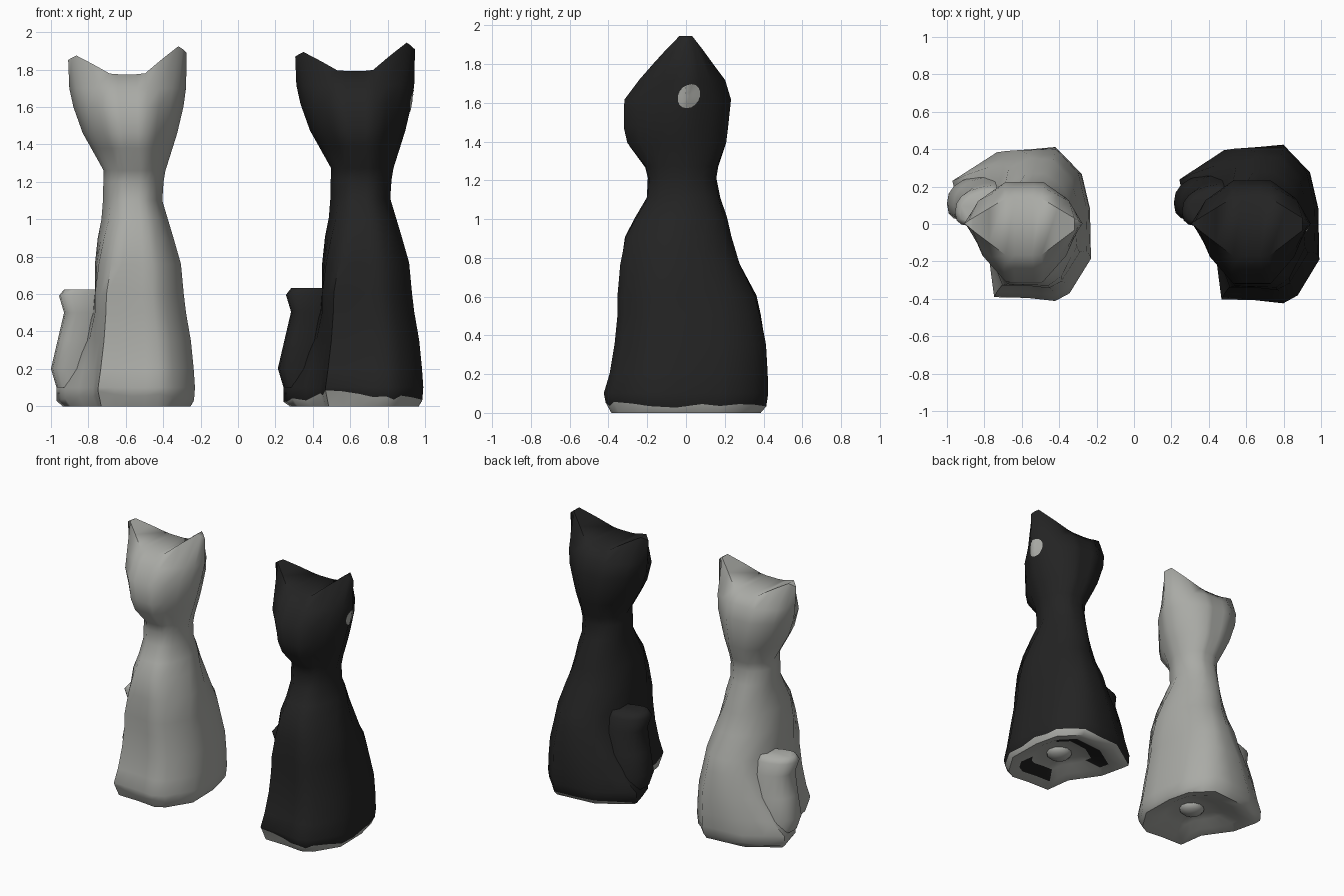
import bpy, bmesh, math, random
from mathutils import Vector

random.seed(4)
if "Cube" in bpy.data.objects:
    bpy.data.objects.remove(bpy.data.objects["Cube"], do_unlink=True)


def material(name, rgb):
    m = bpy.data.materials.new(name)
    m.use_nodes = True
    m.diffuse_color = (*rgb, 1)
    m.node_tree.nodes["Principled BSDF"].inputs["Base Color"].default_value = (*rgb, 1)
    return m


GREY = material("pale_grey_glaze", (0.40, 0.405, 0.38))
BLACK = material("black_glaze", (0.017, 0.017, 0.017))


def finish(bm, name, mats, angle=60):
    bmesh.ops.recalc_face_normals(bm, faces=bm.faces)
    me = bpy.data.meshes.new(name)
    bm.to_mesh(me)
    bm.free()
    for m in mats:
        me.materials.append(m)
    ob = bpy.data.objects.new(name, me)
    bpy.context.collection.objects.link(ob)
    bpy.ops.object.select_all(action="DESELECT")
    ob.select_set(True)
    bpy.context.view_layer.objects.active = ob
    bpy.ops.object.shade_smooth_by_angle(angle=math.radians(angle))
    return ob


def with_midpoints(section):
    out = []
    for a, b in zip(section, section[1:] + section[:1]):
        out += [a, ((a[0] + b[0]) / 2, (a[1] + b[1]) / 2)]
    return out


def blend(a, b, t):
    t = min(1, max(0, t))
    return [(p[0] + (q[0] - p[0]) * t, p[1] + (q[1] - p[1]) * t) for p, q in zip(a, b)]


def flat(z, u, v):
    return z


def fit(section, ring, height=flat, skew=0):
    """Stretch a unit section to the box of a ring (z, left, right, front, back)."""
    z, xl, xr, yf, yb = ring
    return [((xl + xr) / 2 + u * (xr - xl) / 2,
             (yf + yb) / 2 + v * (yb - yf) / 2 + skew * u,
             height(z, u, v)) for u, v in section]


def loft(bm, loops, place):
    """Skin a stack of loops; returns the vertex rings and the face bands."""
    rings = [[bm.verts.new(place(p)) for p in loop] for loop in loops]
    bands = []
    for a, b in zip(rings, rings[1:]):
        n = len(a)
        bands.append([bm.faces.new((a[i], a[(i + 1) % n], b[(i + 1) % n], b[i]))
                      for i in range(n)])
    return rings, bands


# Cross-sections: base with the tail's footprint, flat-fronted body, round neck,
# wedge head, pinched ears, rounded tail
BASE = with_midpoints([(-1, -.45), (-.9, -.95), (-.25, -.96), (.3, -1), (.58, -.9), (1, -.45),
                       (.98, .2), (.82, .65), (.3, 1), (-.85, .93), (-1.72, .56), (-1.55, .08)])
BODY = with_midpoints([(-1, -.5), (-.74, -.96), (-.2, -.96), (.3, -1), (.58, -.9), (1, -.45),
                       (.98, .2), (.82, .65), (.4, .97), (-.1, 1), (-.6, .85), (-1, .4)])
NECK = with_midpoints([(-.75, -.68), (-.4, -.96), (0, -1), (.4, -.96), (.75, -.68), (1, 0),
                       (.82, .6), (.4, .95), (0, 1), (-.4, .95), (-.82, .6), (-1, 0)])
HEAD = with_midpoints([(-.76, -.48), (-.34, -1), (0, -1), (.34, -1), (.76, -.48), (1, .12),
                       (.78, .66), (.34, 1), (0, 1), (-.34, 1), (-.78, .66), (-1, .12)])
EARS = with_midpoints([(-.86, -.12), (-.3, -1), (0, -1), (.3, -1), (.86, -.12), (1, .12),
                       (.86, .3), (.3, 1), (0, 1), (-.3, 1), (-.86, .3), (-1, .12)])
TAIL = [(math.copysign(abs(math.cos(a)) ** .8, math.cos(a)),
         math.copysign(abs(math.sin(a)) ** .8, math.sin(a)))
        for a in (math.tau * i / 16 for i in range(16))]

BODY_RINGS = [(.1, -.775, -.23, -.42, .42), (.2, -.77, -.237, -.39, .42),
              (.35, -.765, -.252, -.365, .415), (.5, -.765, -.278, -.35, .385),
              (.6, -.765, -.29, -.35, .36), (.76, -.765, -.305, -.34, .28),
              (.9, -.75, -.345, -.315, .235), (1.0, -.73, -.375, -.26, .21),
              (1.1, -.722, -.405, -.2, .175), (1.2, -.72, -.398, -.195, .155),
              (1.26, -.718, -.388, -.21, .165), (1.38, -.785, -.35, -.3, .205),
              (1.46, -.83, -.325, -.318, .215), (1.6, -.88, -.292, -.315, .23),
              (1.7, -.902, -.278, -.24, .2)]
TAIL_RINGS = [(.1, -.97, -.7, .05, .26), (.2, -1, -.7, .03, .26), (.35, -.965, -.68, .02, .25),
              (.5, -.93, -.68, .01, .22), (.59, -.957, -.69, 0, .2), (.625, -.93, -.7, .02, .17)]


def ragged_edge(z, u, v):
    # glaze line: highest at the front on the tail side
    return min(.085, .028 + .055 * max(0, -v) * (1 - u) / 2 + random.uniform(-.01, .02))


def ear_height(z, u, v):
    tip = .1 if u < 0 else .15
    rise = min(1, max(0, (abs(u) - .28) / .56))
    return z + tip * (rise - 2 * max(0, abs(u) - .88))


def section_at(z):
    low = blend(BASE, BODY, (z - .1) / .45)
    return blend(blend(low, NECK, (z - .6) / .45), HEAD, (z - 1.2) / .18)


def build_cat(prefix, centre_x, scale, main, base):
    mats = [main, base]

    def place(p):
        return Vector((centre_x + (p[0] + .6) * scale[0], p[1] * scale[1], p[2] * scale[2]))

    def foot(z, k):
        return (z, -.505 - .27 * k, -.505 + .27 * k, -.41 * k, .41 * k)

    # Shallow hollow foot, body, neck and head in one skin
    loops = [fit(BASE, foot(z, k)) for z, k in ((.06, .3), (.045, .48), (.012, .72), (0, .93))]
    loops.append(fit(BASE, foot(.03, 1), ragged_edge))
    loops += [fit(section_at(ring[0]), ring) for ring in BODY_RINGS]
    loops.append(fit(EARS, (1.775, -.908, -.274, -.17, .14), ear_height))
    bm = bmesh.new()
    rings, bands = loft(bm, loops, place)
    bm.faces.new(rings[0]).material_index = 1
    for i, band in enumerate(bands[:4]):
        for j, f in enumerate(band):
            # glaze blotches inside the foot
            f.material_index = 0 if i == 1 and 2 <= j % 12 < 9 else 1

    # Dip between the ears, bridged from front rim to back rim
    t = rings[-1]
    bm.faces.new((t[22], t[23], t[21]))
    bm.faces.new((t[10], t[11], t[9]))
    for k in range(10):
        bm.faces.new((t[k - 1], t[k], t[20 - k], t[21 - k]))
    body = finish(bm, prefix + "_body", mats)

    # Tail tip rising out of the base on one side
    bm = bmesh.new()
    rings, _ = loft(bm, [fit(TAIL, r, skew=.035) for r in TAIL_RINGS], place)
    bm.faces.new(rings[0])
    bm.faces.new(rings[-1])
    finish(bm, prefix + "_tail", [main])

    # Stopper under the foot
    bm = bmesh.new()
    bmesh.ops.create_uvsphere(bm, u_segments=12, v_segments=8, radius=.09)
    for v in bm.verts:
        v.co = place((v.co.x - .53, v.co.y, v.co.z * .6 + .065))
    finish(bm, prefix + "_stopper", [base])
    return body


build_cat("grey_cat", -.6, (1, .98, 1), GREY, GREY)
black_cat = build_cat("black_cat", .617, (1.01, 1.01, 1.01), BLACK, GREY)

# Bare patch on the side of the black head, laid onto its surface
bm = bmesh.new()
previous = None
for r in (0, .35, .7, 1):
    ring = []
    for i in range(16 if r else 1):
        a = math.tau * i / 16
        start = Vector((2, .015 + .055 * r * math.cos(a) + .012 * r * math.sin(a),
                        1.635 + .062 * r * math.sin(a)))
        hit, point, normal, _ = black_cat.ray_cast(start, Vector((-1, 0, 0)))
        ring.append(bm.verts.new(point + normal * .005))
    if previous:
        for i in range(16):
            j = (i + 1) % 16
            if len(previous) == 1:
                bm.faces.new((previous[0], ring[i], ring[j]))
            else:
                bm.faces.new((previous[i], ring[i], ring[j], previous[j]))
    previous = ring
patch = finish(bm, "black_cat_bare_patch", [GREY])
if sum(p.normal.x for p in patch.data.polygons) < 0:
    patch.data.flip_normals()
